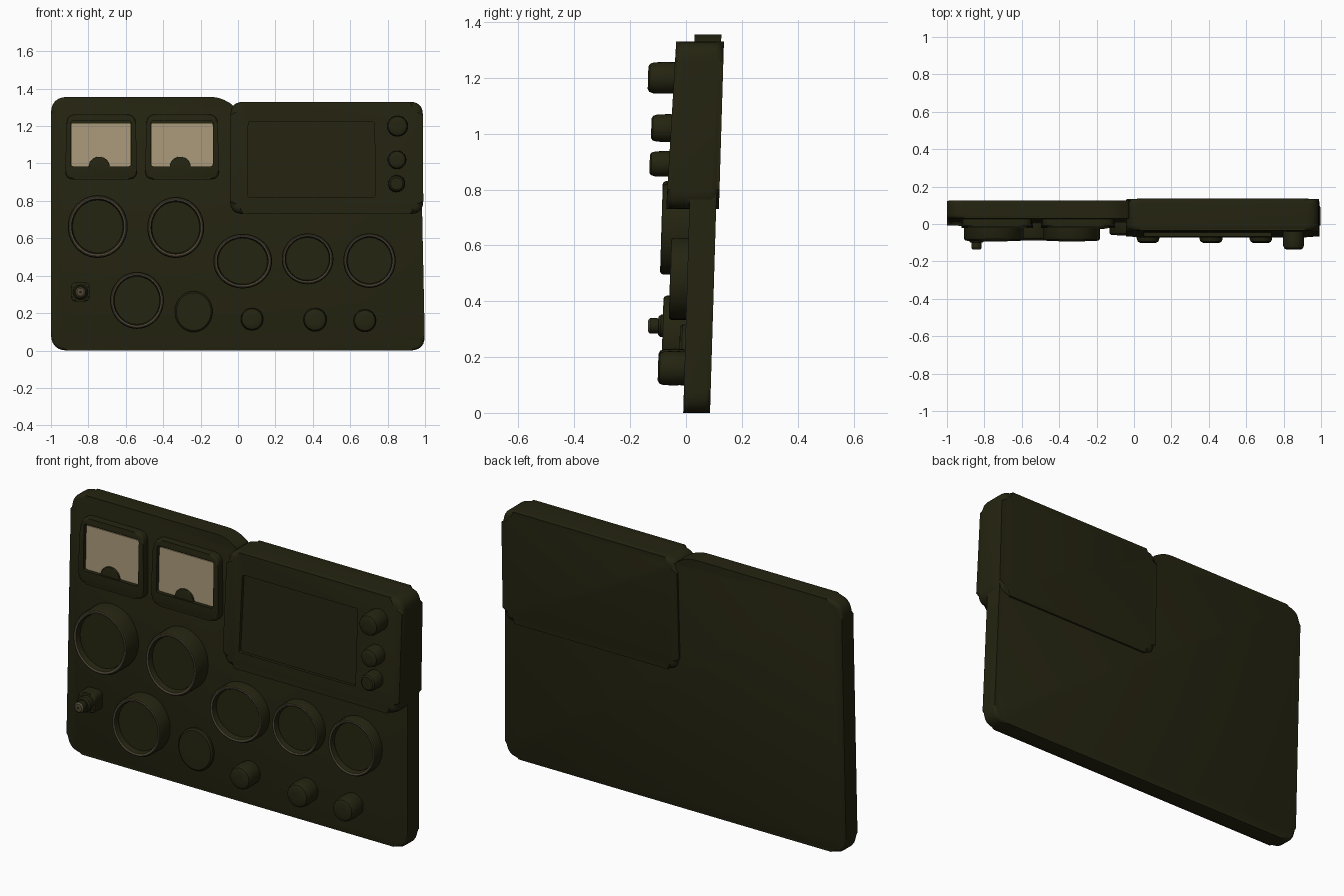
import bpy, bmesh, math
from mathutils import Vector

if "Cube" in bpy.data.objects:
    bpy.data.objects.remove(bpy.data.objects["Cube"])

LEAN = 0.03  # the whole panel leans back slightly


def material(name, rgb):
    m = bpy.data.materials.new(name)
    m.diffuse_color = (*rgb, 1)
    m.use_nodes = True
    m.node_tree.nodes["Principled BSDF"].inputs["Base Color"].default_value = m.diffuse_color
    return m


OLIVE = material("dark olive", (0.018, 0.0175, 0.0055))
CREAM = material("cream dial", (0.40, 0.32, 0.195))
BROWN = material("worn brown rim", (0.085, 0.068, 0.040))


def lean(co):
    return Vector((co.x, co.y + LEAN * co.z, co.z))


def lean_monitor(co):
    # front face leans further than the back
    f = min(1, max(0, (0.09 - co.y) / 0.17))
    return lean(co) + Vector((0, 0.03 * (co.z - 1.03) * f, 0))


def finish(bm, name, mats, warp=lean):
    bmesh.ops.recalc_face_normals(bm, faces=bm.faces)
    for v in bm.verts:
        v.co = warp(v.co)
    me = bpy.data.meshes.new(name)
    bm.to_mesh(me)
    bm.free()
    for m in mats:
        me.materials.append(m)
    ob = bpy.data.objects.new(name, me)
    bpy.context.collection.objects.link(ob)
    smooth(ob)
    return ob


def smooth(ob):
    for p in ob.data.polygons:
        p.use_smooth = True
    ob.data.set_sharp_from_angle(angle=math.radians(35))


def fillet(pts, radii, seg=6):
    out, n = [], len(pts)
    for i, p in enumerate(pts):
        p, r = Vector(p), radii[i]
        if r == 0:
            out.append(p)
            continue
        a = p + (Vector(pts[i - 1]) - p).normalized() * r
        b = p + (Vector(pts[(i + 1) % n]) - p).normalized() * r
        for k in range(seg + 1):
            t = k / seg
            out.append(a * (1 - t) ** 2 + p * 2 * t * (1 - t) + b * t * t)
    return out


def prism(name, pts, y0, y1, mat=OLIVE, bevel=0.0, warp=lean):
    """Outline in x,z extruded from front y0 to back y1, with rounded rims."""
    bm = bmesh.new()
    rings = [[bm.verts.new((p[0], y, p[1])) for p in pts] for y in (y0, y1)]
    caps = [bm.faces.new(r) for r in rings]
    n = len(pts)
    for i in range(n):
        j = (i + 1) % n
        bm.faces.new((rings[0][i], rings[0][j], rings[1][j], rings[1][i]))
    if bevel:
        edges = [e for f in caps for e in f.edges]
        bmesh.ops.bevel(bm, geom=edges, offset=bevel, segments=4, profile=0.5, affect='EDGES')
    return finish(bm, name, [mat], warp)


def rect(x0, x1, z0, z1, r, flare=0.0):
    pts = [(x0 - flare, z0), (x1 + flare, z0), (x1, z1), (x0, z1)]
    return fillet(pts, [r] * 4)


def cut(ob, cutter):
    mod = ob.modifiers.new("recess", 'BOOLEAN')
    mod.operation, mod.object = 'DIFFERENCE', cutter
    dg = bpy.context.evaluated_depsgraph_get()
    me = bpy.data.meshes.new_from_object(ob.evaluated_get(dg))
    ob.modifiers.clear()
    ob.data = me
    bpy.data.objects.remove(cutter)
    smooth(ob)


def lathe(name, x, z, profile, sx=1, sz=1, mats=(OLIVE,), painted=(), warp=lean, n=40):
    """Profile of (radius, y) spun about a front-facing axis."""
    bm = bmesh.new()
    rings = []
    for r, y in profile:
        rings.append([bm.verts.new((x + sx * r * math.cos(math.tau * k / n), y,
                                    z + sz * r * math.sin(math.tau * k / n))) for k in range(n)])
    for i in range(len(rings) - 1):
        for k in range(n):
            j = (k + 1) % n
            f = bm.faces.new((rings[i][k], rings[i][j], rings[i + 1][j], rings[i + 1][k]))
            f.material_index = 1 if i in painted else 0
    bm.faces.new(rings[0])
    bm.faces.new(rings[-1])
    return finish(bm, name, mats, warp)


# main panel, with a stepped top edge beside the monitor
outline = fillet([(-1, 0.0), (1, 0.0), (0.985, 0.72), (0.975, 1.29), (-0.02, 1.29),
                  (-0.03, 1.315), (-0.10, 1.356), (-1, 1.356)],
                 [0.09, 0.08, 0.03, 0.05, 0, 0.01, 0.05, 0.09])
prism("main_panel", outline, -0.01, 0.086, bevel=0.018)

# monitor block and its sunken screen
monitor = prism("monitor", rect(-0.04, 0.988, 0.73, 1.33, 0.07, 0.003),
                -0.084, 0.096, bevel=0.03, warp=lean_monitor)
cut(monitor, prism("screen_cutter", rect(0.055, 0.73, 0.82, 1.222, 0.012, 0.004),
                   -0.2, -0.068, warp=lean_monitor))

# two square meters with cream dials
for i, (x0, x1, w0, w1) in enumerate([(-0.915, -0.548, -0.893, -0.572),
                                      (-0.488, -0.11, -0.465, -0.133)]):
    frame = prism(f"meter_frame_{i + 1}", rect(x0, x1, 0.915, 1.262, 0.05, 0.01),
                  -0.05, 0.02, bevel=0.014)
    cut(frame, prism("window_cutter", rect(w0, w1, 0.983, 1.228, 0.015), -0.2, -0.028))
    prism(f"meter_dial_{i + 1}", rect(w0 + 0.002, w1 - 0.002, 0.985, 1.215, 0.012),
          -0.033, -0.026, CREAM)
    c = (w0 + w1) / 2 - 0.01
    hub = [(c + 0.056 * math.cos(math.pi * k / 16), 0.98 + 0.056 * math.sin(math.pi * k / 16))
           for k in range(17)]
    prism(f"meter_hub_{i + 1}", hub, -0.042, -0.02, bevel=0.003)

# round gauges: x, z, half width, half height, front
gauges = [(-0.75, 0.663, 0.160, 0.168, -0.108), (-0.333, 0.658, 0.152, 0.163, -0.108),
          (0.025, 0.478, 0.157, 0.146, -0.072), (0.372, 0.49, 0.138, 0.136, -0.072),
          (0.703, 0.481, 0.140, 0.146, -0.072), (-0.54, 0.268, 0.144, 0.152, -0.093)]
for i, (x, z, rx, rz, y) in enumerate(gauges):
    prof = [(1, 0.0), (1, y + 0.012), (0.965, y + 0.002), (0.935, y), (0.88, y + 0.003),
            (0.86, y + 0.01), (0.84, y + 0.03), (0.4, y + 0.03)]
    lathe(f"gauge_{i + 1}", x, z, prof, rx, rz, (OLIVE, BROWN), (2, 3), n=48)

# low blank disc
lathe("blank_disc", -0.237, 0.208, [(0.105, 0.0), (0.105, -0.022), (0.097, -0.03), (0.05, -0.031)],
      0.96, 1.04)


def knob(name, x, z, r, base, front, warp=lean):
    lathe(name, x, z, [(r * 0.95, base), (r, front + 0.06), (r * 0.97, front + 0.02),
                       (r * 0.88, front + 0.006), (r * 0.7, front), (r * 0.3, front)],
          warp=warp, n=28)


# lower knobs
for i, (x, z, r) in enumerate([(0.075, 0.168, 0.062), (0.412, 0.165, 0.064), (0.678, 0.16, 0.062)]):
    knob(f"lower_knob_{i + 1}", x, z, r, 0.0, -0.105)

# monitor knobs
for i, (x, z, r, y) in enumerate([(0.853, 1.2, 0.057, -0.172), (0.85, 1.02, 0.05, -0.155),
                                  (0.848, 0.892, 0.046, -0.157)]):
    knob(f"monitor_knob_{i + 1}", x, z, r, -0.03, y)

# toggle switch
prism("toggle_base", rect(-0.893, -0.793, 0.262, 0.365, 0.03), -0.075, 0.0, bevel=0.012)
lathe("toggle_collar", -0.842, 0.312, [(0.04, -0.06), (0.04, -0.1), (0.033, -0.108)], n=24)
lathe("toggle_tip", -0.842, 0.312, [(0.026, -0.09), (0.028, -0.138), (0.02, -0.145), (0.008, -0.146)],
      mats=(OLIVE, BROWN), painted=(1, 2), n=20)
